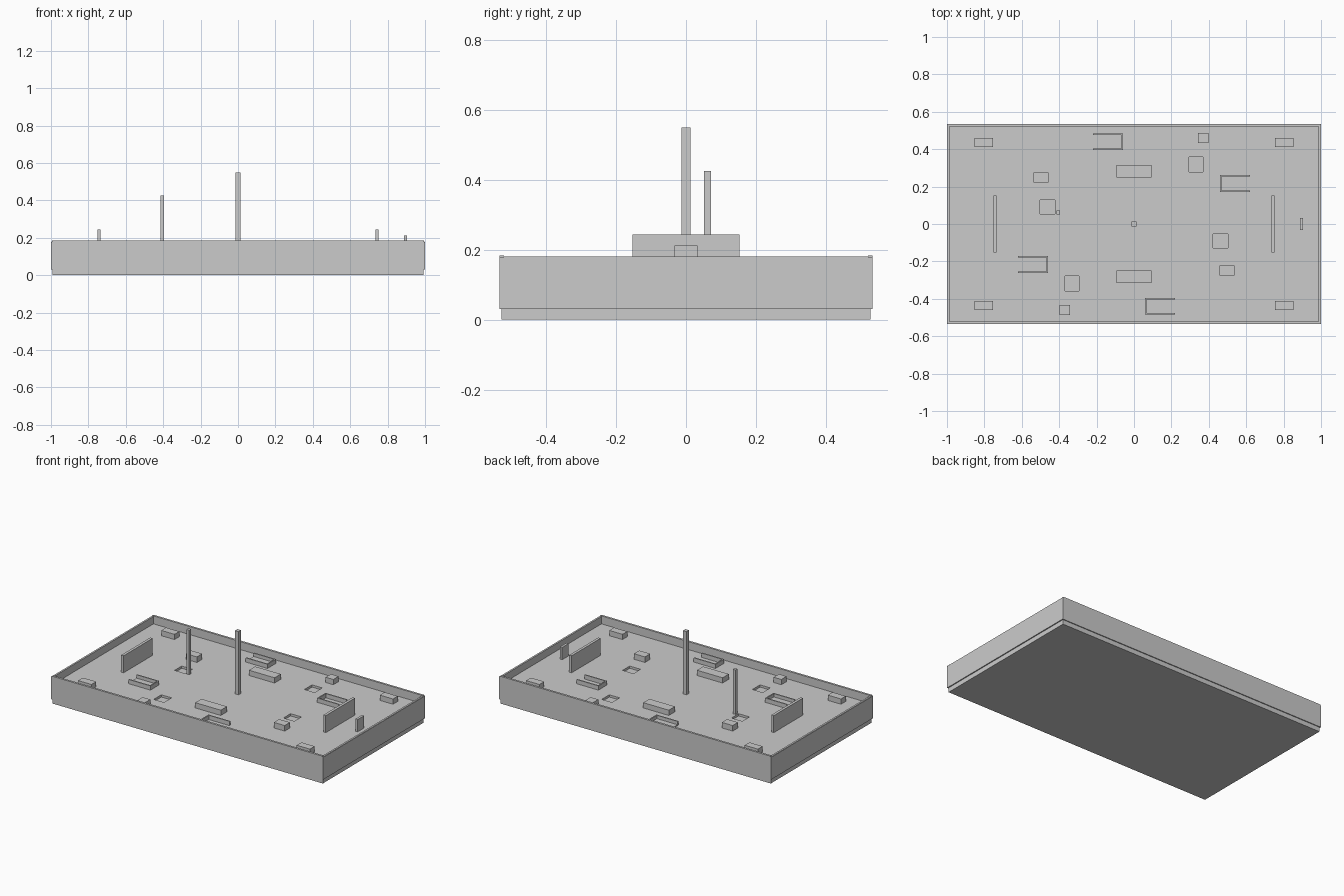
import bpy

if "Cube" in bpy.data.objects:
    bpy.data.objects.remove(bpy.data.objects["Cube"])

FLOOR = 0.13


def box(name, x0, x1, y0, y1, z0, z1):
    """Axis-aligned box from its limits."""
    bpy.ops.mesh.primitive_cube_add(size=1, location=((x0 + x1) / 2, (y0 + y1) / 2, (z0 + z1) / 2))
    ob = bpy.context.object
    ob.name = name
    ob.scale = (x1 - x0, y1 - y0, z1 - z0)
    bpy.ops.object.transform_apply(location=False, rotation=False, scale=True)
    return ob


def block(name, cx, cy, w, d, top, bottom=FLOOR):
    return box(name, cx - w / 2, cx + w / 2, cy - d / 2, cy + d / 2, bottom, top)


# Solid base, whose top is the arena floor
base = box("base_floor", -0.993, 0.993, -0.528, 0.528, 0, FLOOR)

# Outer walls and the thin rim along the long sides
for s, side in ((-1, "a"), (1, "b")):
    block("end_wall_" + side, s * 0.9935, 0, 0.013, 1.056, 0.178, 0.03)
    block("long_wall_" + side, 0, s * 0.528, 2.0, 0.012, 0.178, 0.03)
    block("long_rim_" + side, 0, s * 0.527, 1.99, 0.014, 0.184, 0.178)
    block("end_rim_" + side, s * 0.992, 0, 0.012, 1.04, 0.18, 0.178)

# Shallow square recesses cut in the floor, in rotationally symmetric pairs
for i, (x, y, w, d) in enumerate([(-0.463, 0.09, 0.08, 0.075), (0.331, 0.318, 0.075, 0.08)]):
    for s in (1, -1):
        cutter = block("recess_cutter", s * x, s * y, w, d, FLOOR + 0.02, FLOOR - 0.015)
        cutter.hide_render = True
        cutter.hide_set(True)
        mod = base.modifiers.new("recess", "BOOLEAN")
        mod.operation = "DIFFERENCE"
        mod.solver = "EXACT"
        mod.object = cutter

# Masts
block("centre_mast", 0, 0, 0.026, 0.026, 0.55)
block("side_mast", -0.405, 0.062, 0.02, 0.02, 0.425)

# Upright panels near each end, and a small marker on the right
for s in (-1, 1):
    block("end_panel", s * 0.743, 0, 0.018, 0.306, 0.243)
block("end_marker", 0.895, 0, 0.016, 0.066, 0.212)

# Low blocks
for s in (-1, 1):
    for t in (-1, 1):
        block("corner_block", s * 0.803, t * 0.436, 0.097, 0.05, 0.165)
    block("centre_block", 0, s * 0.282, 0.188, 0.065, 0.165)
    block("inner_block", s * 0.497, s * -0.249, 0.08, 0.055, 0.167)
    block("outer_block", s * 0.37, s * 0.46, 0.056, 0.055, 0.165)

# Three-sided trays, each turned half round to make its partner
for x, y in ((-0.14, 0.44), (-0.54, -0.217)):
    for s in (1, -1):
        for t in (-1, 1):
            block("tray_side", s * x, s * y + t * 0.041, 0.16, 0.008, 0.158)
        block("tray_end", s * (x + 0.076), s * y, 0.008, 0.074, 0.158)
    block("tray_plate", x - 0.004, y, 0.152, 0.074, FLOOR + 0.006)
